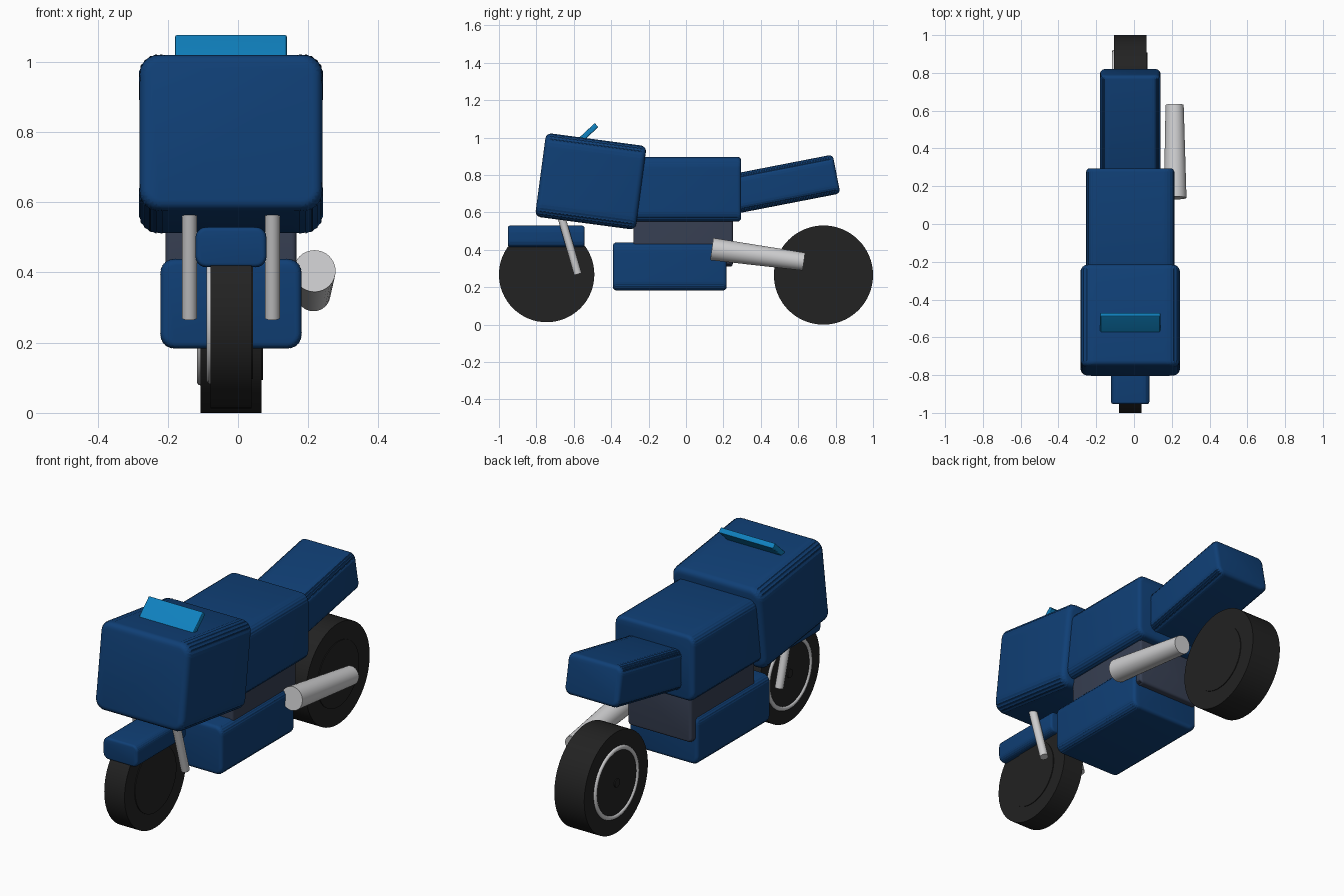
import bpy, bmesh, math
from mathutils import Vector, Matrix

if "Cube" in bpy.data.objects:
    bpy.data.objects.remove(bpy.data.objects["Cube"])

CX = -0.02  # centre line of the bike (the exhaust sticks out on the right)


def material(name, rgb):
    m = bpy.data.materials.new(name)
    m.diffuse_color = (*rgb, 1)
    m.use_nodes = True
    m.node_tree.nodes["Principled BSDF"].inputs["Base Color"].default_value = m.diffuse_color
    return m


BLUE = material("body blue", (0.005, 0.05, 0.18))
GLASS = material("windscreen blue", (0.005, 0.22, 0.52))
BLACK = material("tyre black", (0.016, 0.016, 0.016))
SLATE = material("engine slate", (0.038, 0.05, 0.085))
METAL = material("light metal", (0.62, 0.62, 0.63))


def finish(bm, name, mat, angle=40):
    bmesh.ops.recalc_face_normals(bm, faces=bm.faces[:])
    me = bpy.data.meshes.new(name)
    bm.to_mesh(me)
    bm.free()
    ob = bpy.data.objects.new(name, me)
    bpy.context.collection.objects.link(ob)
    me.materials.append(mat)
    bpy.ops.object.select_all(action='DESELECT')
    ob.select_set(True)
    bpy.context.view_layer.objects.active = ob
    bpy.ops.object.shade_smooth_by_angle(angle=math.radians(angle))
    return ob


def soft_box(name, mat, centre, size, tilt=0, r=0.04, end=0.02):
    """Box with long edges rounded by r and front/back rims rounded by end."""
    bm = bmesh.new()
    bmesh.ops.create_cube(bm, size=1)
    bmesh.ops.scale(bm, vec=size, verts=bm.verts)
    long_edges = [e for e in bm.edges if abs(e.verts[0].co.y - e.verts[1].co.y) > 1e-4]
    bmesh.ops.bevel(bm, geom=long_edges, offset=r, segments=5, profile=0.5, affect='EDGES')
    h = size[1] / 2 - 1e-4
    rims = [e for e in bm.edges if all(abs(v.co.y) > h for v in e.verts)]
    bmesh.ops.bevel(bm, geom=rims, offset=end, segments=4, profile=0.5, affect='EDGES')
    bm.transform(Matrix.Translation(centre) @ Matrix.Rotation(math.radians(tilt), 4, 'X'))
    return finish(bm, name, mat)


def rod(name, mat, a, b, r1, r2=None, sides=32):
    """Round bar from a to b, with radius r1 at a and r2 at b."""
    a, b = Vector(a), Vector(b)
    bm = bmesh.new()
    bmesh.ops.create_cone(bm, cap_ends=True, segments=sides, radius1=r1,
                          radius2=r1 if r2 is None else r2, depth=(b - a).length)
    rot = (b - a).to_track_quat('Z', 'Y').to_matrix().to_4x4()
    bm.transform(Matrix.Translation((a + b) / 2) @ rot)
    return finish(bm, name, mat)


def ring(name, mat, centre, major, minor):
    """Torus lying in the plane of the wheel."""
    bm = bmesh.new()
    n, k = 64, 10
    rows = []
    for i in range(n):
        t = 2 * math.pi * i / n
        row = []
        for j in range(k):
            p = 2 * math.pi * j / k
            d = major + minor * math.cos(p)
            row.append(bm.verts.new((centre[0] + minor * math.sin(p),
                                     centre[1] + d * math.cos(t),
                                     centre[2] + d * math.sin(t))))
        rows.append(row)
    for i in range(n):
        for j in range(k):
            bm.faces.new((rows[i][j], rows[(i + 1) % n][j],
                          rows[(i + 1) % n][(j + 1) % k], rows[i][(j + 1) % k]))
    return finish(bm, name, mat, 60)


# Body shell
soft_box("front_fairing", BLUE, (CX, -0.509, 0.766), (0.52, 0.542, 0.447), -7.6, 0.055, 0.028)
soft_box("tank", BLUE, (CX, 0.005, 0.724), (0.466, 0.58, 0.345), 0, 0.045, 0.02)
soft_box("seat", BLUE, (CX, 0.52, 0.75), (0.316, 0.58, 0.207), 11, 0.035, 0.02)
soft_box("belly_pan", BLUE, (CX, -0.087, 0.311), (0.402, 0.608, 0.255), 0, 0.04, 0.018)
soft_box("front_mudguard", BLUE, (CX, -0.748, 0.472), (0.202, 0.41, 0.114), 0, 0.03, 0.012)

# Engine block between the tank and belly pan
soft_box("engine", SLATE, (CX, -0.015, 0.447), (0.372, 0.53, 0.27), 0, 0.02, 0.012)

# Windscreen plate
soft_box("windscreen", GLASS, (CX, -0.566, 0.985), (0.318, 0.24, 0.028), 43, 0.006, 0.003)

# Wheels: tyre, dark disc, light rim ring on the left, hub
for name, y, z, radius, half in (("front", -0.745, 0.268, 0.255, 0.059),
                                 ("rear", 0.735, 0.265, 0.265, 0.087)):
    rod(name + "_tyre", BLACK, (CX - half, y, z), (CX + half, y, z), radius, sides=64)
    rod(name + "_wheel_disc", BLACK, (CX - half - 0.003, y, z), (CX + half + 0.004, y, z), 0.172, sides=64)
    ring(name + "_rim", METAL, (CX - half + 0.001, y, z), 0.175, 0.012)
    rod(name + "_hub", BLACK, (CX - half - 0.008, y, z), (CX, y, z), 0.022)

# Front fork legs
for side, s in (("left", -1), ("right", 1)):
    x = CX + s * 0.118
    rod(side + "_fork", METAL, (x, -0.578, 0.27), (x, -0.688, 0.65), 0.021)

# Exhaust, tapering to the back, on the right side only
rod("exhaust", METAL, (0.218, 0.138, 0.404), (0.215, 0.63, 0.337), 0.06, 0.048)
